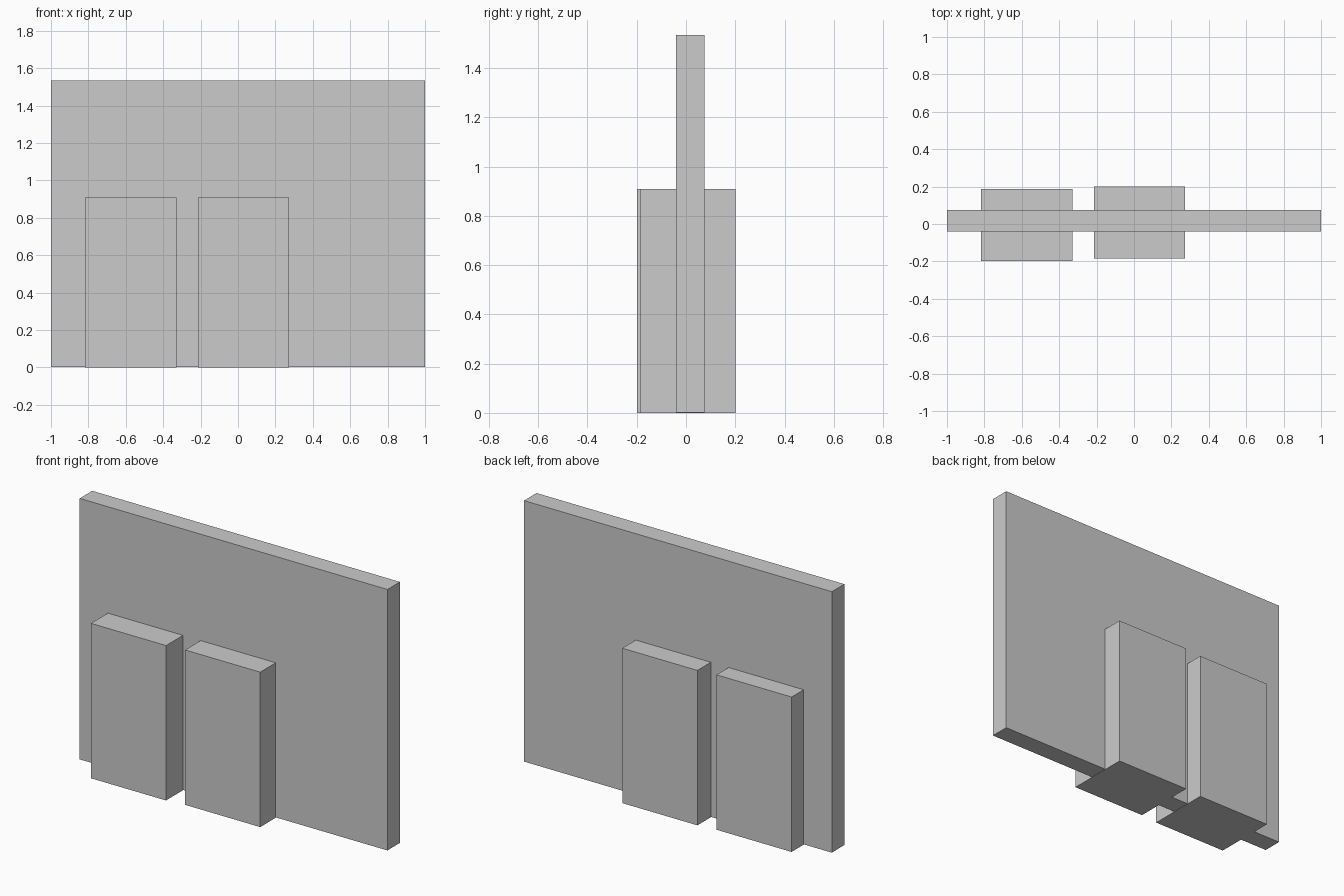
import bpy

if "Cube" in bpy.data.objects:
    bpy.data.objects.remove(bpy.data.objects["Cube"])


def box(name, x, y, z):
    """Box spanning the given (min, max) ranges."""
    spans = (x, y, z)
    bpy.ops.mesh.primitive_cube_add(size=1, location=[(a + b) / 2 for a, b in spans])
    ob = bpy.context.object
    ob.name = name
    ob.scale = [b - a for a, b in spans]
    bpy.ops.object.transform_apply(location=False, rotation=False, scale=True)
    return ob


# Upright wall slab
box("wall", (-1, 1), (-0.041, 0.075), (0.002, 1.535))

# Two identical blocks passing through the wall, slightly staggered in depth
for name, x, y in (("left_block", -0.817, -0.198), ("right_block", -0.214, -0.185)):
    box(name, (x, x + 0.488), (y, y + 0.385), (0, 0.91))
